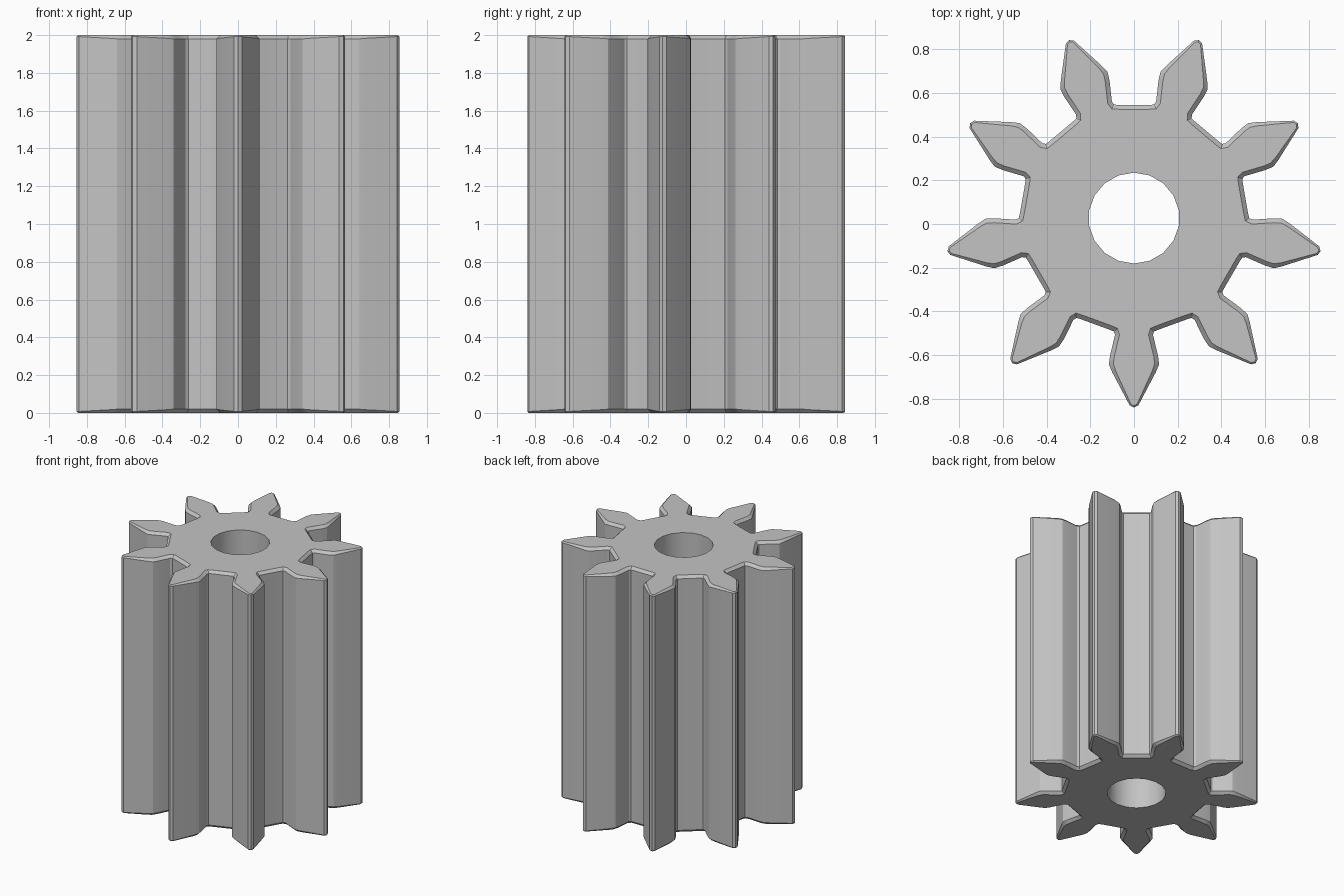
import bpy, bmesh
from math import pi, cos, sin, radians
from mathutils import Vector

if "Cube" in bpy.data.objects:
    bpy.data.objects.remove(bpy.data.objects["Cube"], do_unlink=True)

TEETH, HEIGHT, CENTRE_Y = 9, 2.0, 0.027
ROOT, HOLE, HOLE_SIDES = 0.518, 0.208, 18

# Half a tooth from tip to root: distance along axis, half width, bevel size
HALF = [(0.867, 0, 0.007), (0.857, 0.020, 0.008), (0.705, 0.100, 0.017),
        (0.670, 0.115, 0.02), (0.630, 0.110, 0.02), (0.535, 0.087, 0.02),
        (0.519, 0.092, 0.02), (0.511, 0.111, 0.02)]


def gear_outline():
    """Counter-clockwise outline points paired with their bevel sizes."""
    tooth = [(a, -w, b) for a, w, b in reversed(HALF[1:])] + HALF
    points = []
    for k in range(TEETH):
        ang = -pi / 2 + 2 * pi * k / TEETH
        axis, side = Vector((cos(ang), sin(ang))), Vector((-sin(ang), cos(ang)))
        points += [(axis * a + side * w, b) for a, w, b in tooth]
        mid = ang + pi / TEETH
        points.append((Vector((cos(mid), sin(mid))) * ROOT, 0.02))
    return points


def inset(points):
    """Move every point inward by its bevel size, mitred at the corners."""
    result = []
    for i, (p, size) in enumerate(points):
        d0 = (p - points[i - 1][0]).normalized()
        d1 = (points[(i + 1) % len(points)][0] - p).normalized()
        n0, n1 = Vector((-d0.y, d0.x)), Vector((-d1.y, d1.x))
        mitre = (n0 + n1).normalized()
        result.append(p + mitre * size / max(mitre.dot(n0), 0.5))
    return result


bm = bmesh.new()


def ring(coords):
    verts = [bm.verts.new((x, y + CENTRE_Y, z)) for x, y, z in coords]
    return verts, [bm.edges.new((v, verts[i - 1])) for i, v in enumerate(verts)]


def skin(low, high):
    for i in range(len(low)):
        bm.faces.new((low[i - 1], low[i], high[i], high[i - 1]))


# Toothed body with bevelled rims
outline = gear_outline()
inner = inset(outline)
rings = [
    ring([(p.x, p.y, 0) for p in inner]),
    ring([(p.x, p.y, b) for p, b in outline]),
    ring([(p.x, p.y, HEIGHT - b) for p, b in outline]),
    ring([(p.x, p.y, HEIGHT) for p in inner]),
]
for low, high in zip(rings, rings[1:]):
    skin(low[0], high[0])

# Shaft hole
circle = [(HOLE * sin(2 * pi * i / HOLE_SIDES), HOLE * cos(2 * pi * i / HOLE_SIDES))
          for i in range(HOLE_SIDES)]
bore = [ring([(x, y, z) for x, y in circle]) for z in (0, HEIGHT)]
skin(bore[0][0], bore[1][0])

# End caps between the rim and the hole
for rim, hole in ((rings[0], bore[0]), (rings[3], bore[1])):
    bmesh.ops.triangle_fill(bm, edges=rim[1] + hole[1], use_beauty=True)
bmesh.ops.recalc_face_normals(bm, faces=bm.faces)
bmesh.ops.dissolve_limit(bm, angle_limit=radians(0.5), verts=[], edges=[
    e for e in bm.edges if all(abs(f.normal.z) > 0.99 for f in e.link_faces)])

mesh = bpy.data.meshes.new("pinion_gear")
bm.to_mesh(mesh)
bm.free()
gear = bpy.data.objects.new("pinion_gear", mesh)
bpy.context.collection.objects.link(gear)

# Plain grey finish
grey = bpy.data.materials.new("plain grey")
grey.use_nodes = True
colour = (0.55, 0.55, 0.55, 1)
grey.diffuse_color = colour
grey.node_tree.nodes["Principled BSDF"].inputs["Base Color"].default_value = colour
mesh.materials.append(grey)

bpy.context.view_layer.objects.active = gear
gear.select_set(True)
bpy.ops.object.shade_smooth_by_angle(angle=radians(30))
